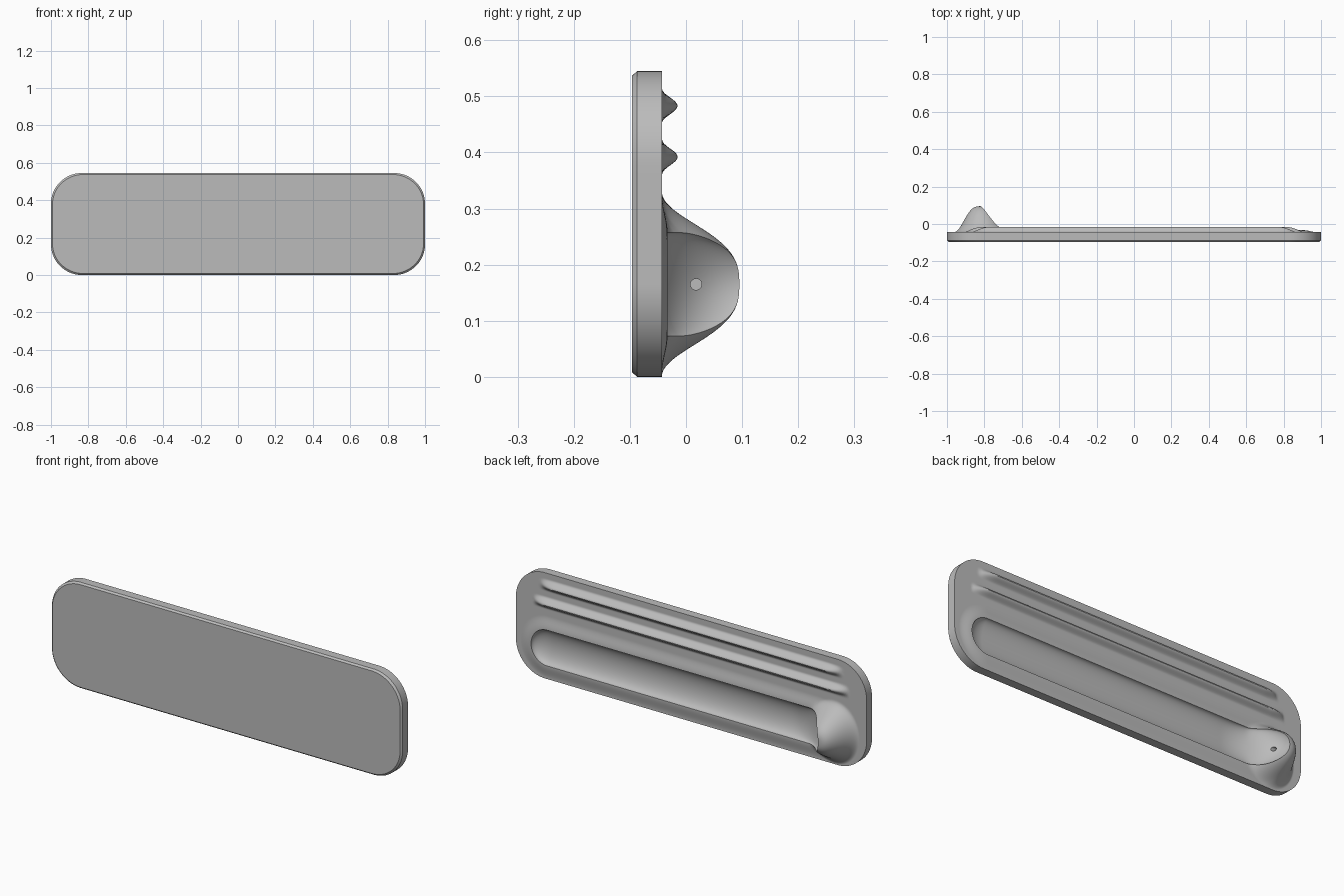
import bpy, bmesh, math

if "Cube" in bpy.data.objects:
    bpy.data.objects.remove(bpy.data.objects["Cube"])

ZC, R = 0.165, 0.092            # trough centre height and end radius
XL, XR = -0.728, 0.815          # centres of the trough's rounded ends
BACK, FLOOR, FRONT = -0.043, -0.075, -0.096
HX, HZ, CORNER = 1.0, 0.2725, 0.165
N_END, N_SIDE, N_RING, N_ROW = 48, 110, 64, 28


def smooth(t):
    t = max(0.0, min(1.0, t))
    return t * t * (3 - 2 * t)


def plate_distance(x, z):
    """Signed distance to the rounded plate outline."""
    qx, qz = abs(x) - HX + CORNER, abs(z - HZ) - HZ + CORNER
    return math.hypot(max(qx, 0), max(qz, 0)) + min(max(qx, qz), 0) - CORNER


def outer_height(x, z):
    """Back surface outside the trough: mound, bell-shaped spout and ribs."""
    sx = max(XL, min(XR, x))
    mound = 0.010 * smooth(1 - (math.hypot(x - sx, z - ZC) - R) / 0.068)
    px = XL - R
    r = math.hypot((x - px) / (0.14 if x < px else 0.165), (z - ZC) / 0.164)
    bell = 0.5 + 0.5 * math.cos(math.pi * min(r, 1) ** 1.4)
    y = BACK + mound * (1 - bell) + 0.138 * bell
    for rib_z, half in ((0.483, 0.86), (0.392, 0.90)):
        w = abs(z - rib_z) / 0.031
        if w < 1:
            end = math.sqrt(smooth((half - abs(x)) / 0.09))
            y += 0.028 * (0.5 + 0.5 * math.cos(math.pi * w)) * end
    return y


def floor_height(x):
    """Trough centre line, sweeping up at the spout and at the far end."""
    if x < -0.557:
        t, top = (-0.557 - x) / (XL - R + 0.557), outer_height(XL - R, ZC)
        t = abs(t)
    elif x > XR:
        t, top = (x - XR) / R, outer_height(XR + R, ZC)
    else:
        return FLOOR
    return FLOOR + (top - FLOOR) * (1 - math.sqrt(max(0, 1 - t * t)))


# Upper half of the trough outline: (spine x, direction x, direction z)
half = [(XL, -math.cos(a), math.sin(a)) for a in
        (math.pi / 2 * i / N_END for i in range(N_END))]
half += [(XL + (XR - XL) * i / N_SIDE, 0.0, 1.0) for i in range(N_SIDE + 1)]
half += [(XR, math.sin(a), math.cos(a)) for a in
         (math.pi / 2 * i / N_END for i in range(1, N_END + 1))]
loop = half + [(s, dx, -dz) for s, dx, dz in half[-2:0:-1]]

bm = bmesh.new()
rings = [[] for _ in range(N_RING + 3)]
for s, dx, dz in loop:
    lo, hi = R, 2.0
    for _ in range(40):                       # reach of this ray to the edge
        mid = (lo + hi) / 2
        if plate_distance(s + dx * mid, ZC + dz * mid) < 0:
            lo = mid
        else:
            hi = mid
    for k in range(N_RING + 1):
        d = R + (lo - R) * k / N_RING
        x, z = s + dx * d, ZC + dz * d
        rings[k].append(bm.verts.new((x, outer_height(x, z), z)))
    # side wall and chamfer on the front
    rings[N_RING + 1].append(bm.verts.new((x, FRONT + 0.009, z)))
    rings[N_RING + 2].append(bm.verts.new(
        (x * (HX - 0.008) / HX, FRONT, HZ + (z - HZ) * (HZ - 0.008) / HZ)))

n = len(loop)
for a, b in zip(rings, rings[1:]):
    for i in range(n):
        j = (i + 1) % n
        bm.faces.new((a[i], a[j], b[j], b[i]))
bm.faces.new(rings[-1])

# Concave trough and spout scoop
columns = []
last = len(half) - 1
for i, (s, dx, dz) in enumerate(half):
    x, w = s + dx * R, dz * R
    top, bottom = rings[0][i], rings[0][-i % n]
    if i in (0, last):
        columns.append([top] * (N_ROW + 1))
        continue
    rim, mid = outer_height(x, ZC + w), floor_height(x)
    col = [bottom]
    for k in range(1, N_ROW):
        t = -math.cos(math.pi * k / N_ROW)
        y = mid + (rim - mid) * (1 - math.sqrt(1 - t * t))
        col.append(bm.verts.new((x, y, ZC + w * t)))
    columns.append(col + [top])
for a, b in zip(columns, columns[1:]):
    for k in range(N_ROW):
        corners = list(dict.fromkeys((a[k], a[k + 1], b[k + 1], b[k])))
        bm.faces.new(corners)
bmesh.ops.recalc_face_normals(bm, faces=bm.faces)

mesh = bpy.data.meshes.new("tray_plate")
bm.to_mesh(mesh)
bm.free()
plate = bpy.data.objects.new("tray_plate", mesh)
bpy.context.collection.objects.link(plate)

grey = bpy.data.materials.new("plain_grey")
grey.diffuse_color = (0.5, 0.5, 0.5, 1)
grey.use_nodes = True
grey.node_tree.nodes["Principled BSDF"].inputs["Base Color"].default_value = grey.diffuse_color
mesh.materials.append(grey)

# Small blind hole in the scoop
bpy.ops.mesh.primitive_cylinder_add(vertices=24, radius=0.010, depth=0.14,
                                    location=(-0.755, 0.018, ZC),
                                    rotation=(0, math.pi / 2, 0))
cutter = bpy.context.object
cutter.name = "hole_cutter"
cutter.data.materials.append(grey)
cutter.hide_render = True
cutter.hide_set(True)
cut = plate.modifiers.new("hole", 'BOOLEAN')
cut.operation, cut.solver, cut.object = 'DIFFERENCE', 'EXACT', cutter
bpy.context.view_layer.objects.active = plate
plate.select_set(True)
bpy.ops.object.modifier_apply(modifier="hole")
bpy.ops.object.shade_smooth_by_angle(angle=math.radians(32))
